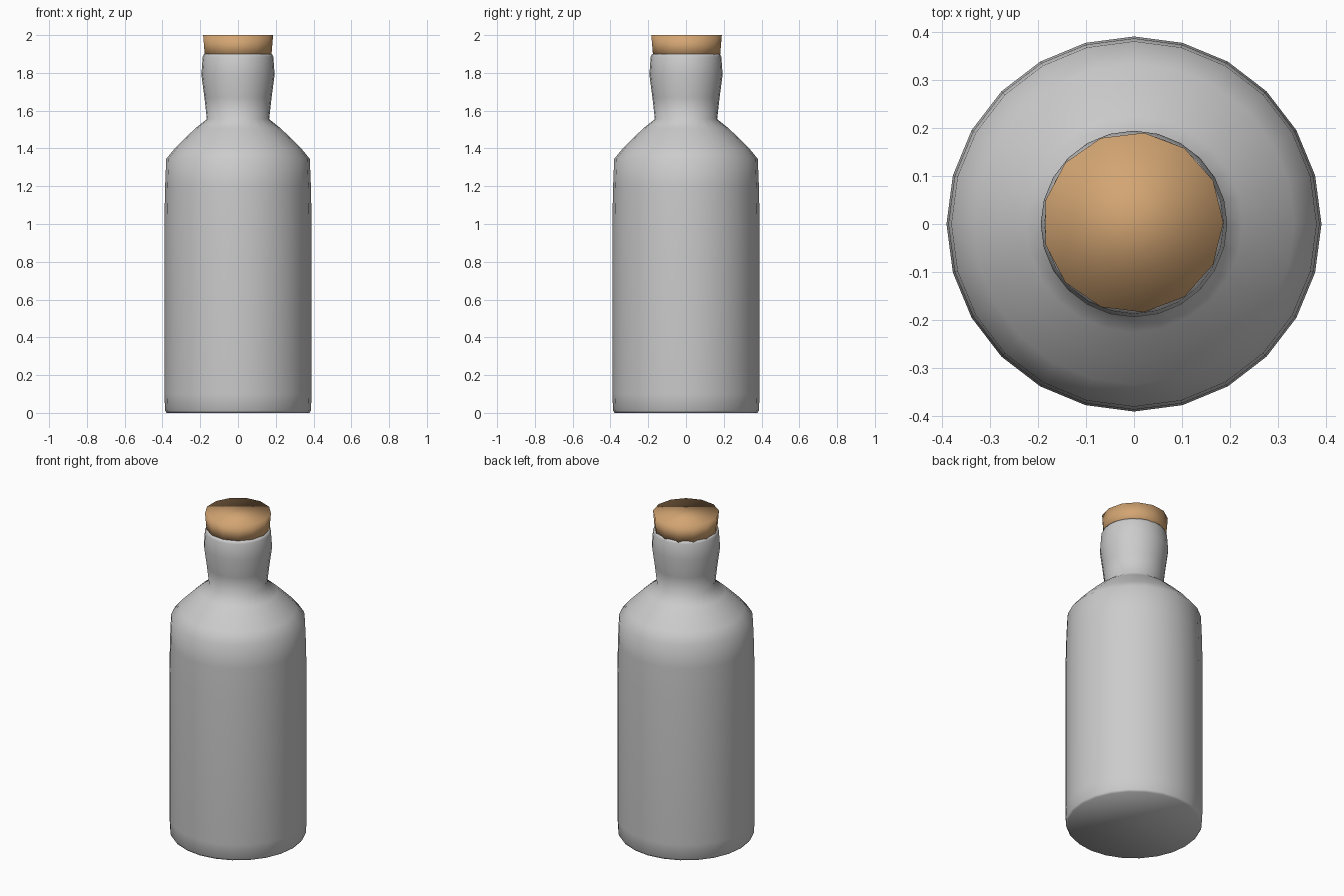
import bpy, bmesh, math

if "Cube" in bpy.data.objects:
    bpy.data.objects.remove(bpy.data.objects["Cube"])


def material(name, rgb):
    m = bpy.data.materials.new(name)
    m.diffuse_color = (*rgb, 1)
    m.use_nodes = True
    m.node_tree.nodes["Principled BSDF"].inputs["Base Color"].default_value = m.diffuse_color
    return m


def lathe(name, profile, sides, mat, sharp_angle, centre=(0, 0)):
    """Closed solid of revolution from (radius, height) pairs, bottom to top."""
    bm = bmesh.new()
    rings = []
    for r, z in profile:
        angles = [2 * math.pi * i / sides for i in range(sides)]
        rings.append([bm.verts.new((centre[0] + r * math.cos(a),
                                    centre[1] + r * math.sin(a), z)) for a in angles])
    for lo, hi in zip(rings, rings[1:]):
        for i in range(sides):
            j = (i + 1) % sides
            bm.faces.new((lo[i], lo[j], hi[j], hi[i]))
    bm.faces.new(rings[0][::-1])
    bm.faces.new(rings[-1])
    for f in bm.faces:
        f.smooth = True
    for e in bm.edges:
        e.smooth = e.calc_face_angle(0) < sharp_angle
    mesh = bpy.data.meshes.new(name)
    bm.to_mesh(mesh)
    bm.free()
    mesh.materials.append(mat)
    obj = bpy.data.objects.new(name, mesh)
    bpy.context.collection.objects.link(obj)
    return obj


glass = material("pale_grey", (0.60, 0.60, 0.60))
cork = material("cork_tan", (0.65, 0.375, 0.17))

# Bottle: foot, body, rounded shoulder, flared neck and rim
lathe("bottle", [(0.378, 0), (0.386, 0.012), (0.39, 0.1), (0.39, 1.0), (0.386, 1.2),
                 (0.38, 1.345), (0.333, 1.402), (0.28, 1.455), (0.225, 1.507),
                 (0.165, 1.555), (0.178, 1.67), (0.194, 1.79), (0.187, 1.885),
                 (0.18, 1.9)], 24, glass, math.radians(80))

# Stopper: slightly tapered, thirteen sided
lathe("cork_stopper", [(0.178, 1.88), (0.188, 2.0)], 13, cork,
      math.radians(40), (-0.002, 0.003))
